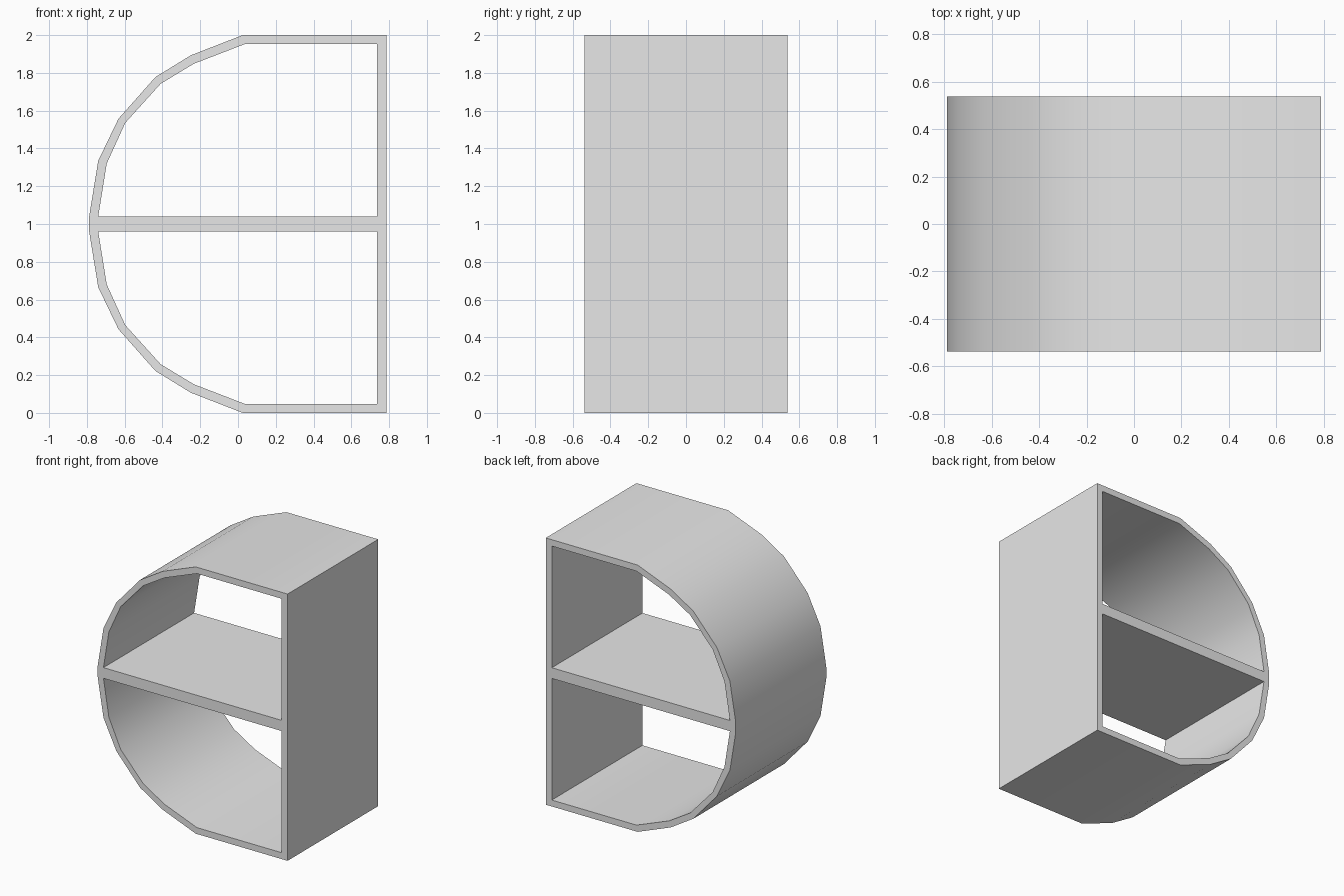
import bpy
import bmesh
import math

cube = bpy.data.objects.get("Cube")
if cube:
    bpy.data.objects.remove(cube, do_unlink=True)

HALF_DEPTH = 0.537

grey = bpy.data.materials.new("plain_grey")
grey.use_nodes = True
colour = (0.8, 0.8, 0.8, 1)
grey.diffuse_color = colour
grey.node_tree.nodes["Principled BSDF"].inputs["Base Color"].default_value = colour


def finish(name, bm):
    bmesh.ops.recalc_face_normals(bm, faces=bm.faces)
    mesh = bpy.data.meshes.new(name)
    bm.to_mesh(mesh)
    bm.free()
    mesh.materials.append(grey)
    obj = bpy.data.objects.new(name, mesh)
    bpy.context.collection.objects.link(obj)
    bpy.ops.object.select_all(action="DESELECT")
    obj.select_set(True)
    bpy.context.view_layer.objects.active = obj
    bpy.ops.object.shade_smooth_by_angle(angle=math.radians(30))
    return obj


def mirrored(half):
    """Close an upper half profile with its reflection about z = 1."""
    return half + [(x, 2 - z) for x, z in reversed(half)]


# D-shaped frame: upper half profiles, from the flat side round to the bow
outer = mirrored([(0.787, 2), (0.025, 2), (-0.25, 1.893), (-0.437, 1.778),
                  (-0.633, 1.557), (-0.74, 1.335), (-0.788, 1.04)])
inner = mirrored([(0.737, 1.952), (0.035, 1.952), (-0.235, 1.848), (-0.41, 1.742),
                  (-0.597, 1.535), (-0.695, 1.32), (-0.74, 1.04)])

bm = bmesh.new()
rings = [[bm.verts.new((x, y, z)) for x, z in profile]
         for profile, y in ((outer, -HALF_DEPTH), (outer, HALF_DEPTH),
                            (inner, HALF_DEPTH), (inner, -HALF_DEPTH))]
count = len(outer)
for r in range(4):
    a, b = rings[r], rings[(r + 1) % 4]
    for i in range(count):
        j = (i + 1) % count
        bm.faces.new((a[i], a[j], b[j], b[i]))
finish("curved_frame", bm)

# Middle shelf, fitted between the bow and the flat side
left, right = -0.74, 0.737
bm = bmesh.new()
bmesh.ops.create_cube(bm, size=1)
bmesh.ops.scale(bm, vec=(right - left, 2 * HALF_DEPTH, 0.08), verts=bm.verts)
bmesh.ops.translate(bm, vec=((left + right) / 2, 0, 1), verts=bm.verts)
finish("middle_shelf", bm)
